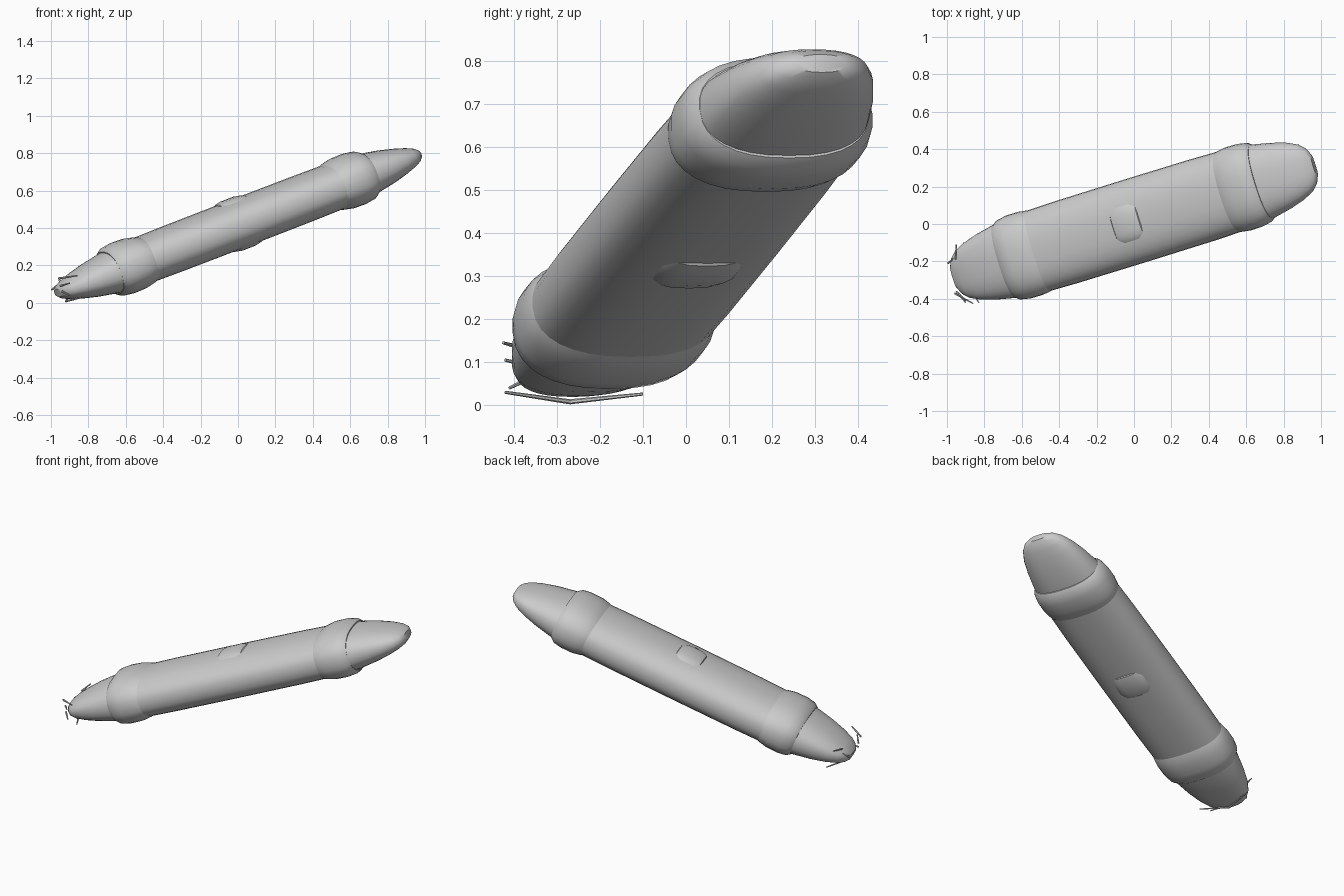
import bpy, bmesh, math
from mathutils import Vector

if "Cube" in bpy.data.objects:
    bpy.data.objects.remove(bpy.data.objects["Cube"])

# Tilted local frame: A runs along the body, U across it, V through its thickness
C = Vector((0, 0.015, 0.423))
A = Vector((1, 0.31, 0.385)).normalized()
U = Vector((-A.y, A.x, 0)).normalized()
V = A.cross(U)
SEG = 32


def finish(bm, name, angle=40):
    bmesh.ops.recalc_face_normals(bm, faces=bm.faces)
    me = bpy.data.meshes.new(name)
    bm.to_mesh(me)
    bm.free()
    ob = bpy.data.objects.new(name, me)
    bpy.context.collection.objects.link(ob)
    me.shade_smooth()
    me.set_sharp_from_angle(angle=math.radians(angle))
    return ob


def sgn_pow(x, p):
    return math.copysign(abs(x) ** p, x)


def loft(name, stations, side=1, n=2.4):
    """Rounded sections (distance, half width, half thickness) along the axis."""
    bm = bmesh.new()
    rings = []
    for s, w, h in stations:
        ring = []
        for i in range(SEG):
            t = 2 * math.pi * i / SEG
            p = C + A * s * side + U * w * sgn_pow(math.cos(t), 2 / n) + V * h * sgn_pow(math.sin(t), 2 / n)
            ring.append(bm.verts.new(p))
        rings.append(ring)
    for r0, r1 in zip(rings, rings[1:]):
        for i in range(SEG):
            j = (i + 1) % SEG
            bm.faces.new((r0[i], r0[j], r1[j], r1[i]))
    bm.faces.new(rings[0])
    bm.faces.new(rings[-1])
    return finish(bm, name)


def stick(name, p, q, r=0.006):
    p, q = Vector(p), Vector(q)
    d = q - p
    bm = bmesh.new()
    bmesh.ops.create_cone(bm, cap_ends=True, segments=6, radius1=r, radius2=r * 0.6, depth=d.length)
    rot = d.to_track_quat('Z', 'Y')
    for v in bm.verts:
        v.co = rot @ v.co + (p + q) / 2
    return finish(bm, name, 30)


# Main body
loft("main_body", [(-0.65, 0.222, 0.125), (-0.4, 0.227, 0.128), (0, 0.228, 0.129),
                   (0.4, 0.227, 0.128), (0.65, 0.222, 0.125)])

# Low bulge showing on the top and underside
loft("middle_bulge", [(-0.09, 0.10, 0.115), (-0.075, 0.125, 0.134), (-0.04, 0.138, 0.141),
                      (0.04, 0.138, 0.141), (0.075, 0.125, 0.134), (0.09, 0.10, 0.115)], n=3)

# Collars and tapered end caps, one pair per end
for side, label in ((-1, "lower"), (1, "upper")):
    loft(label + "_collar", [(0.54, 0.212, 0.118), (0.57, 0.225, 0.132), (0.62, 0.232, 0.143),
                             (0.69, 0.231, 0.145), (0.74, 0.222, 0.138), (0.765, 0.205, 0.12)], side)
    loft(label + "_cap", [(0.70, 0.212, 0.122), (0.78, 0.203, 0.112), (0.88, 0.183, 0.094),
                          (0.96, 0.160, 0.074), (1.02, 0.132, 0.055), (1.055, 0.10, 0.039),
                          (1.075, 0.06, 0.022)], side)

# Thin whiskers around the lower tip
whiskers = [((-0.92, -0.27, 0.008), (-0.83, -0.42, 0.03)),
            ((-0.92, -0.27, 0.008), (-0.91, -0.10, 0.026)),
            ((-0.96, -0.37, 0.13), (-0.86, -0.425, 0.145)),
            ((-0.95, -0.36, 0.09), (-0.90, -0.42, 0.105)),
            ((-0.94, -0.37, 0.06), (-0.90, -0.41, 0.04)),
            ((-0.995, -0.21, 0.07), (-0.96, -0.18, 0.10)),
            ((-0.955, -0.19, 0.12), (-0.95, -0.11, 0.135))]
for i, (p, q) in enumerate(whiskers):
    stick(f"whisker_{i + 1}", p, q)
